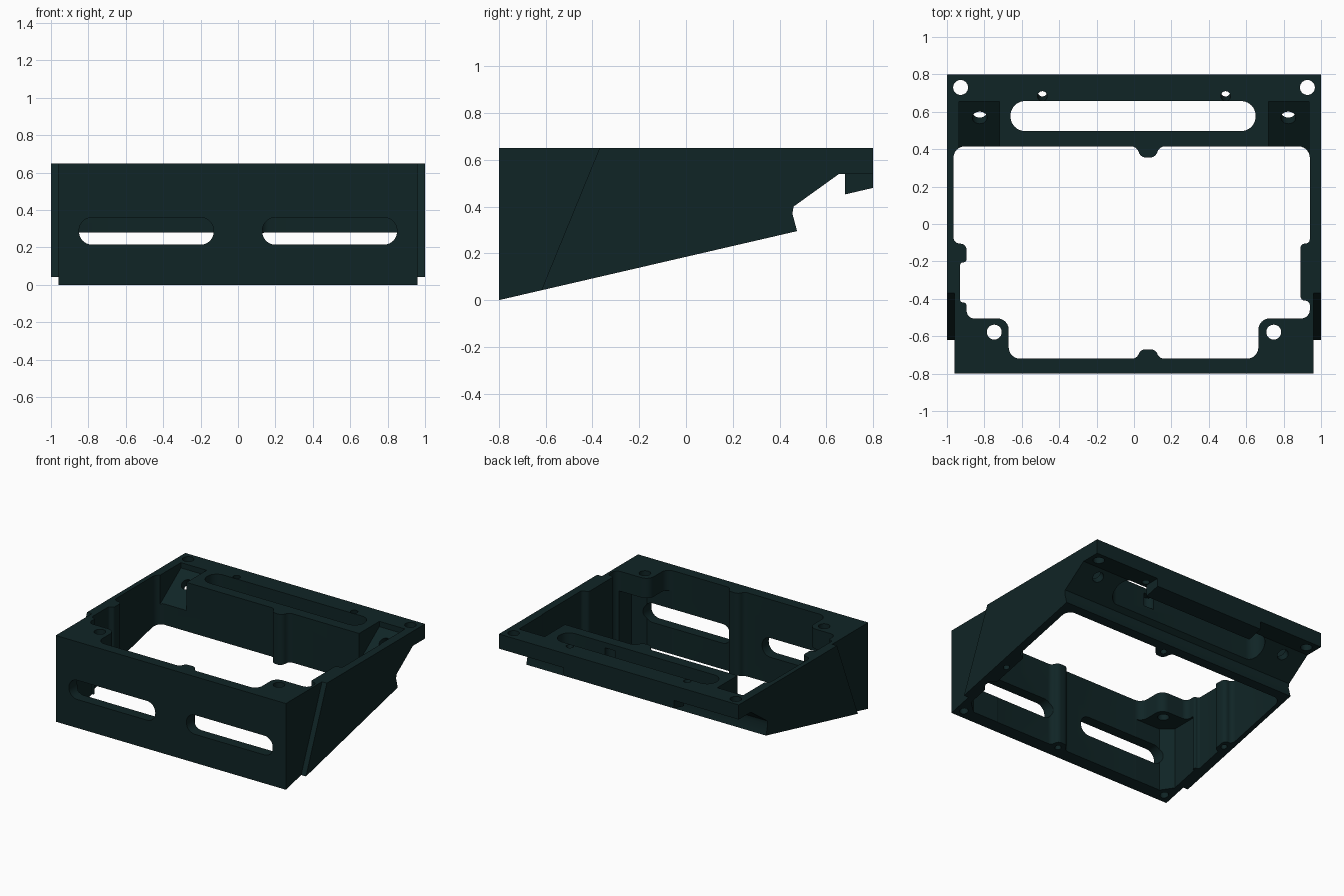
import bpy, bmesh, math
from mathutils import Vector, Matrix

if "Cube" in bpy.data.objects:
    bpy.data.objects.remove(bpy.data.objects["Cube"])

mat = bpy.data.materials.new("dark teal")
mat.diffuse_color = (0.005, 0.018, 0.019, 1)
mat.use_nodes = True
mat.node_tree.nodes["Principled BSDF"].inputs["Base Color"].default_value = mat.diffuse_color


def rounded(pts, r, n=6):
    """Round every corner of a closed 2D outline."""
    out = []
    for i, p in enumerate(pts):
        p = Vector(p)
        a, b = Vector(pts[i - 1]) - p, Vector(pts[(i + 1) % len(pts)]) - p
        d = min(r, a.length * 0.48, b.length * 0.48)
        s, e = p + a.normalized() * d, p + b.normalized() * d
        w = math.sin(a.angle(b) / 2)
        for k in range(n + 1):
            t = k / n
            c0, c1, c2 = (1 - t) ** 2, 2 * t * (1 - t) * w, t * t
            out.append((s * c0 + p * c1 + e * c2) / (c0 + c1 + c2))
    return out


def rect(x0, x1, y0, y1):
    return [(x0, y0), (x1, y0), (x1, y1), (x0, y1)]


def prism(name, pts, axis, lo, hi):
    """Extrude a 2D outline along an axis."""
    place = {"x": lambda a, b, t: (t, a, b),
             "y": lambda a, b, t: (a, t, b),
             "z": lambda a, b, t: (a, b, t)}[axis]
    bm = bmesh.new()
    rings = [[bm.verts.new(place(p[0], p[1], t)) for p in pts] for t in (lo, hi)]
    for ring in rings:
        bm.faces.new(ring)
    n = len(pts)
    for i in range(n):
        j = (i + 1) % n
        bm.faces.new((rings[0][i], rings[0][j], rings[1][j], rings[1][i]))
    return finish(name, bm)


def rod(name, centre, radius, length, tilt=0.0):
    """Cylinder leaning about the x axis."""
    bm = bmesh.new()
    bmesh.ops.create_cone(bm, cap_ends=True, segments=24, radius1=radius, radius2=radius,
                          depth=length,
                          matrix=Matrix.Translation(centre) @ Matrix.Rotation(tilt, 4, "X"))
    return finish(name, bm)


def finish(name, bm):
    bmesh.ops.recalc_face_normals(bm, faces=bm.faces)
    me = bpy.data.meshes.new(name)
    bm.to_mesh(me)
    bm.free()
    me.materials.append(mat)
    ob = bpy.data.objects.new(name, me)
    bpy.context.collection.objects.link(ob)
    return ob


def cut(ob, cutter):
    m = ob.modifiers.new("cut", "BOOLEAN")
    m.operation, m.solver, m.object = "DIFFERENCE", "EXACT", cutter
    bpy.context.view_layer.objects.active = ob
    bpy.ops.object.modifier_apply(modifier=m.name)
    bpy.data.objects.remove(cutter)


# Housing: side profile extruded across the width
frame = prism("wedge_frame", [(-.8, 0), (.475, .295), (.455, .37), (.46, .40), (.655, .54),
                              (.8, .54), (.8, .65), (-.8, .65)], "x", -1, 1)

# Main opening with its wall columns and front corner shelves
opening = [(-.965, .415), (-.965, -.105), (-.895, -.105), (-.895, -.205), (-.93, -.205),
           (-.93, -.42), (-.895, -.42), (-.895, -.505), (-.67, -.505), (-.67, -.72),
           (.015, -.72), (.035, -.67), (.115, -.67), (.135, -.72), (.665, -.72),
           (.665, -.505), (.94, -.505), (.94, -.41), (.89, -.41), (.89, -.105),
           (.94, -.105), (.94, .415), (.135, .415), (.115, .355), (.035, .355), (.015, .415)]
cut(frame, prism("opening", rounded(opening, .06), "z", -.2, .9))

# Long slot in the rear ledge, with a small recess on its edge
cut(frame, prism("slot", rounded(rect(-.66, .65, .497, .657), .079, 10), "z", .2, .9))
cut(frame, rod("recess", (.285, .49, .56), .042, .10))

for s in (-1, 1):
    # Hollow below the corner shelves, leaving a post in the corner
    hollow = [(s * .62, -.719), (s * .83, -.719), (s * .91, -.65), (s * .91, -.44), (s * .62, -.44)]
    cut(frame, prism("hollow", hollow, "z", -.2, .50))
    # Front wall slot
    cut(frame, prism("front_slot", rounded(rect(*sorted((s * .13, s * .85)), .215, .36), .072, 10),
                     "y", -.9, -.69))
    # Stepped-in front part of the side wall
    cut(frame, prism("side_step", [(-.329, .75), (-.677, -.1), (-1, -.1), (-1, .75)],
                     "x", s * .96, s * 1.2))
    # Sloping pocket in the rear corner
    cut(frame, prism("pocket", [(.655, .75), (.655, .61), (.38, .413), (.38, .75)],
                     "x", s * .72, s * .935))
    # Screw holes
    cut(frame, rod("pocket_hole", (s * .825, .585, .525), .04, .24, math.radians(36)))
    cut(frame, rod("rear_hole", (s * .927, .73, .6), .04, .4))
    cut(frame, rod("shelf_hole", (s * .747, -.578, .6), .04, .4))
    cut(frame, rod("small_hole", (s * .49, .695, .6), .026, .4, math.radians(13)))
    cut(frame, rod("post_hole", (s * .895, -.745, .02), .03, .15, math.radians(13)))

# Blind holes under the wall columns
for x, y in ((.075, -.72), (.075, .405), (-.935, -.155), (.93, -.25)):
    cut(frame, rod("column_hole", (x, y, .185 + .231 * y), .022, .15, math.radians(13)))

# Rib under the rear edge
rib = prism("rear_rib", [(.68, .452), (.8, .48), (.8, .541), (.68, .56)], "x", -.46, .46)

for ob in (frame, rib):
    bpy.ops.object.select_all(action="DESELECT")
    ob.select_set(True)
    bpy.context.view_layer.objects.active = ob
    bpy.ops.object.shade_smooth_by_angle(angle=math.radians(30))
